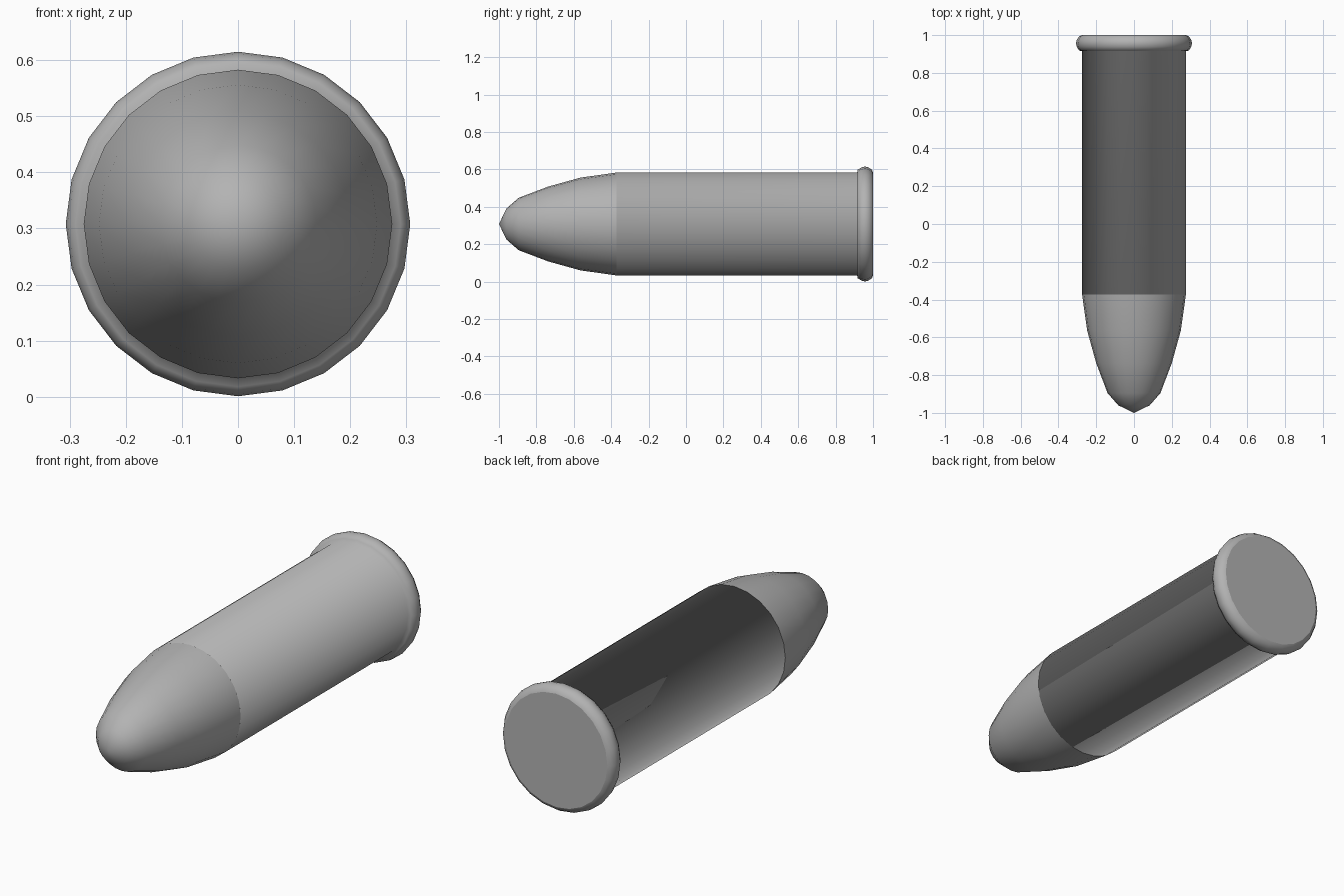
import bpy, bmesh
from math import cos, sin, tau

if "Cube" in bpy.data.objects:
    bpy.data.objects.remove(bpy.data.objects["Cube"])

SIDES = 24
AXIS_Z = 0.308

grey = bpy.data.materials.new("dark_grey")
grey.diffuse_color = (0.45, 0.45, 0.45, 1)
grey.use_nodes = True
grey.node_tree.nodes["Principled BSDF"].inputs["Base Color"].default_value = grey.diffuse_color


def lathe(name, profile, front_cap=False, base_cap=False):
    """Spin (y, radius) points around the long axis; radius 0 closes to a point."""
    bm = bmesh.new()
    rings = []
    for y, r in profile:
        n = SIDES if r > 0 else 1
        rings.append([bm.verts.new((r * sin(tau * i / n), y, AXIS_Z + r * cos(tau * i / n)))
                      for i in range(n)])
    for a, b in zip(rings, rings[1:]):
        for i in range(SIDES):
            j = (i + 1) % SIDES
            if len(a) == 1:
                bm.faces.new((a[0], b[i], b[j]))
            else:
                bm.faces.new((a[i], b[i], b[j], a[j]))
    for f in bm.faces:
        f.smooth = True
    # smooth front end, hidden under the nose
    if front_cap:
        bm.faces.new(rings[0]).smooth = True
    # flat base with a sharp border
    if base_cap:
        for e in bm.faces.new(rings[-1]).edges:
            e.smooth = False
    bmesh.ops.recalc_face_normals(bm, faces=bm.faces)
    # make sure the shell faces outward
    f = max(bm.faces, key=lambda f: abs(f.normal.x * f.calc_center_median().x))
    if f.normal.x * f.calc_center_median().x < 0:
        bmesh.ops.reverse_faces(bm, faces=bm.faces)
    mesh = bpy.data.meshes.new(name)
    bm.to_mesh(mesh)
    bm.free()
    mesh.materials.append(grey)
    obj = bpy.data.objects.new(name, mesh)
    bpy.context.collection.objects.link(obj)
    return obj


# rounded nose
lathe("nose", [(-1.0, 0), (-0.96, 0.083), (-0.895, 0.14), (-0.737, 0.2),
               (-0.564, 0.248), (-0.372, 0.275)])

# straight casing flowing smoothly into a rounded rim with a flat base
lathe("casing", [(-0.372, 0.275), (0.915, 0.275), (0.918, 0.29), (0.938, 0.303),
                 (0.957, 0.307), (0.975, 0.303), (0.993, 0.291), (1.0, 0.276)],
      front_cap=True, base_cap=True)
